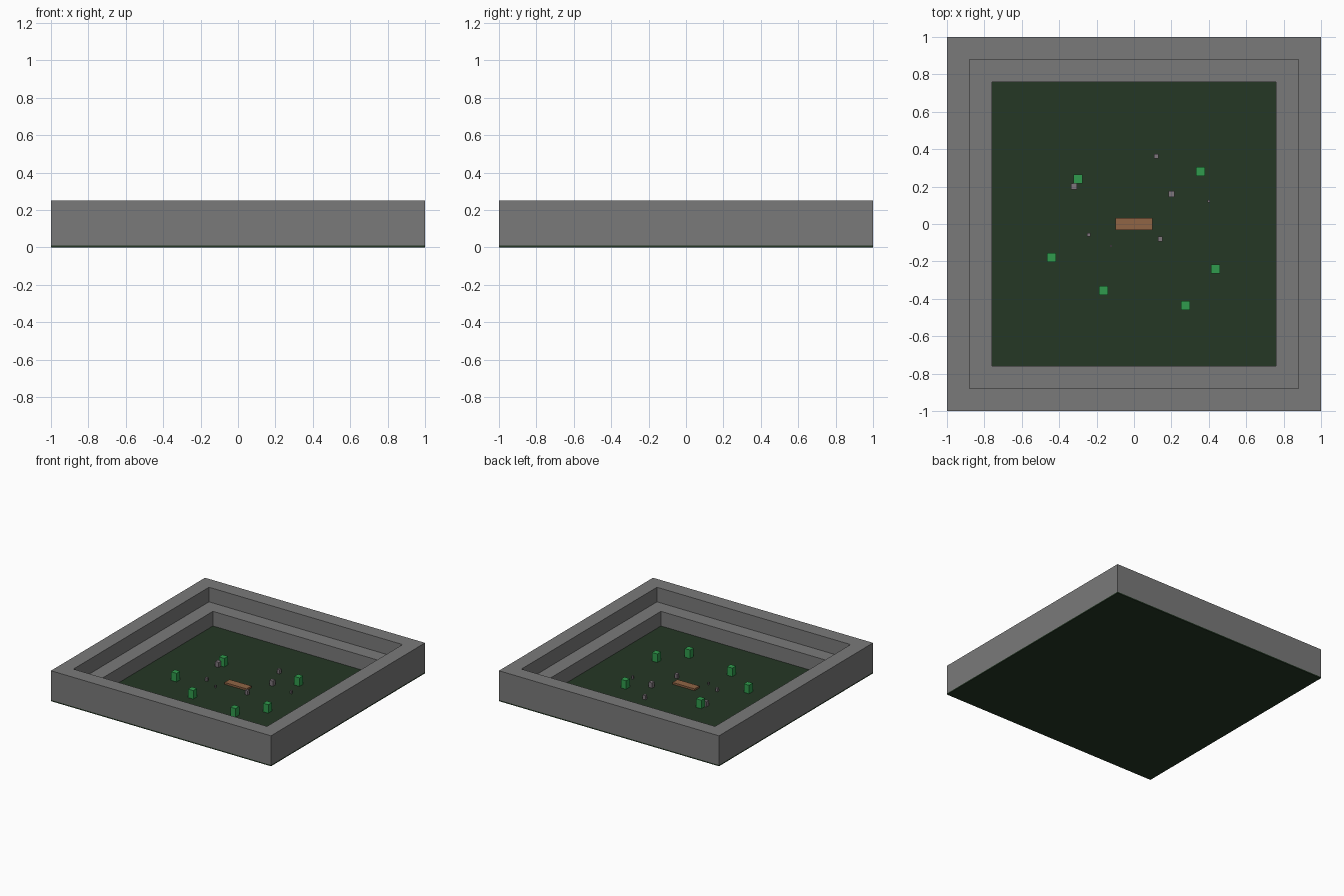
import bpy, bmesh

if "Cube" in bpy.data.objects:
    bpy.data.objects.remove(bpy.data.objects["Cube"])


def material(name, rgb):
    m = bpy.data.materials.new(name)
    m.diffuse_color = (*rgb, 1.0)
    m.use_nodes = True
    m.node_tree.nodes["Principled BSDF"].inputs["Base Color"].default_value = m.diffuse_color
    return m


STONE = material("wall grey", (0.195, 0.195, 0.195))
FLOOR = material("dark green floor", (0.018, 0.038, 0.018))
LEAF = material("bush green", (0.03, 0.33, 0.075))
WOOD = material("plank brown", (0.28, 0.13, 0.06))
ROCK = material("rock grey", (0.21, 0.18, 0.20))


def finish(bm, name, mat):
    bmesh.ops.recalc_face_normals(bm, faces=bm.faces)
    mesh = bpy.data.meshes.new(name)
    bm.to_mesh(mesh)
    bm.free()
    mesh.materials.append(mat)
    obj = bpy.data.objects.new(name, mesh)
    bpy.context.collection.objects.link(obj)
    return obj


def box(name, x, y, sx, sy, z0, z1, mat):
    bm = bmesh.new()
    bmesh.ops.create_cube(bm, size=1)
    for v in bm.verts:
        v.co = (x + v.co.x * sx, y + v.co.y * sy,
                (z0 + z1) / 2 + v.co.z * (z1 - z0))
    return finish(bm, name, mat)


def square_frame(name, profile, mat):
    """Sweep a (half width, z) profile around a square."""
    bm = bmesh.new()
    corners = [(-1, -1), (1, -1), (1, 1), (-1, 1)]
    rings = [[bm.verts.new((cx * r, cy * r, z)) for cx, cy in corners]
             for r, z in profile]
    for i, ring in enumerate(rings):
        nxt = rings[(i + 1) % len(rings)]
        for k in range(4):
            j = (k + 1) % 4
            bm.faces.new((ring[k], ring[j], nxt[j], nxt[k]))
    return finish(bm, name, mat)


G = 0.01  # floor top

# Floor slab and stepped surrounding wall
box("floor", 0, 0, 2, 2, 0, G, FLOOR)
square_frame("stepped_wall", [(1, G), (1, 0.25), (0.88, 0.25),
                              (0.88, 0.13), (0.76, 0.13), (0.76, G)], STONE)

# Central plank
box("plank", 0, 0, 0.2, 0.064, G, 0.025, WOOD)

# Bushes
for i, (x, y) in enumerate([(-0.30, 0.24), (0.356, 0.28), (-0.44, -0.18),
                            (0.436, -0.24), (-0.164, -0.356), (0.276, -0.436)]):
    box(f"bush_{i + 1}", x, y, 0.048, 0.048, G, 0.08, LEAF)

# Scattered rocks: x, y, size
for i, (x, y, s) in enumerate([(0.12, 0.362, 0.024), (-0.32, 0.20, 0.032),
                               (0.20, 0.16, 0.032), (0.40, 0.122, 0.014),
                               (-0.242, -0.058, 0.018), (-0.122, -0.118, 0.01),
                               (0.14, -0.08, 0.025)]):
    box(f"rock_{i + 1}", x, y, s, s, G, G + 0.01 + s, ROCK)
